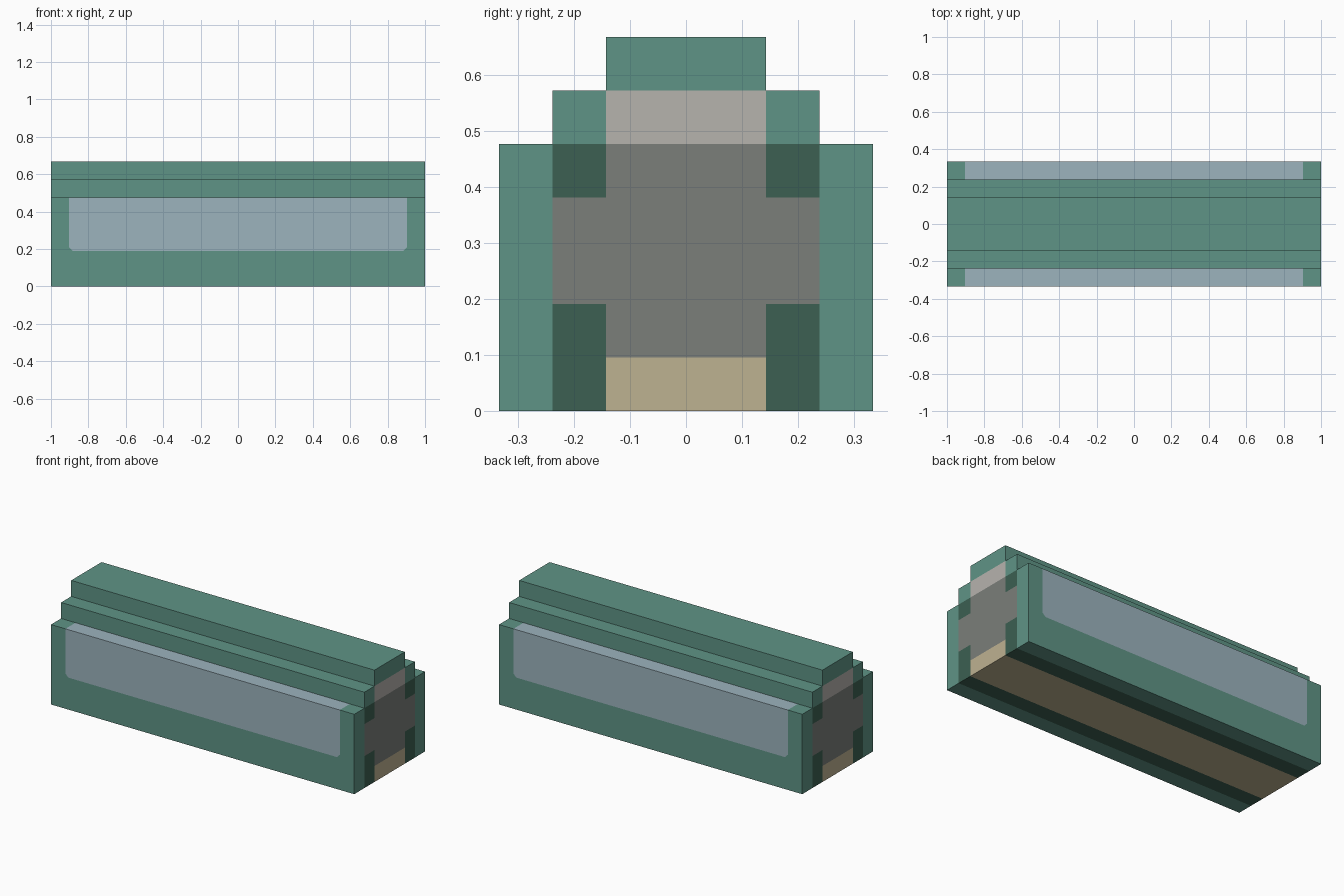
import bpy
import bmesh
from mathutils import Vector

cube = bpy.data.objects.get("Cube")
if cube:
    bpy.data.objects.remove(cube, do_unlink=True)

U = 2 / 21          # one block: the carriage is 21 long, 7 wide, 7 high
CHAMFER = 0.2       # cut-off lower corners of the windows, in blocks

# Materials
COLOURS = {
    "body_green": (95, 148, 134),
    "dark_green": (60, 96, 82),
    "window_blue": (156, 179, 189),
    "end_grey": (123, 126, 122),
    "pale_grey": (182, 179, 174),
    "floor_tan": (190, 178, 145),
}
GREEN, DARK, WINDOW, GREY, PALE, TAN = range(len(COLOURS))


def linear(v):
    v /= 255
    return v / 12.92 if v <= 0.04045 else ((v + 0.055) / 1.055) ** 2.4


def make_material(name, rgb):
    colour = [linear(v) for v in rgb] + [1]
    mat = bpy.data.materials.new(name)
    mat.use_nodes = True
    mat.diffuse_color = colour
    bsdf = mat.node_tree.nodes["Principled BSDF"]
    bsdf.inputs["Base Color"].default_value = colour
    bsdf.inputs["Roughness"].default_value = 0.8
    return mat


def cut(bm, faces, point, normal):
    edges = {e for f in faces for e in f.edges}
    verts = {v for f in faces for v in f.verts}
    bmesh.ops.bisect_plane(bm, geom=list(verts) + list(edges) + list(faces),
                           plane_co=point, plane_no=normal, dist=1e-5)


def part_colour(c):
    x, y, z = abs(c.x), abs(c.y), c.z
    if y < 1.5:     # floor, end door, lintel and roof ridge
        return TAN if z < 1 else GREY if z < 5 else PALE if z < 6 else GREEN
    if y < 2.4:     # corner posts and lower roof
        return DARK if z < 2 or 4 < z < 5 else GREY if z < 4 else GREEN
    inset, rise = 9.5 - x, z - 2
    if inset > 0 and 0 < rise < 3.1 and inset + rise > CHAMFER:
        return WINDOW
    return GREEN


# Stepped cross-section, mirrored and pulled along the length
half = [(3.5, 0), (3.5, 5), (2.5, 5), (2.5, 6), (1.5, 6), (1.5, 7)]
profile = half + [(-y, z) for y, z in reversed(half)]
bm = bmesh.new()
end = bm.faces.new([bm.verts.new((-10.5, y, z)) for y, z in profile])
pulled = bmesh.ops.extrude_face_region(bm, geom=[end], use_keep_orig=True)
bmesh.ops.translate(bm, vec=(21, 0, 0),
                    verts=[g for g in pulled["geom"] if isinstance(g, bmesh.types.BMVert)])
bmesh.ops.recalc_face_normals(bm, faces=bm.faces[:])

# Cut the shell along the edges of the coloured parts
for axis, places in enumerate([(-9.5, 9.5), (-2.5, -1.5, 1.5, 2.5), (1, 2, 4, 5, 6)]):
    normal = Vector([float(i == axis) for i in range(3)])
    for place in places:
        cut(bm, bm.faces[:], normal * place, normal)

# Trim the lower window corners
for side in (-1, 1):
    panes = [f for f in bm.faces if abs(f.normal.y) > 0.9 and 2 < f.calc_center_median().z < 4
             and abs(f.calc_center_median().x) < 9.5 and abs(f.calc_center_median().y) > 3]
    cut(bm, panes, (side * (9.5 - CHAMFER), 0, 2), (side, 0, -1))

# Colour the parts, then join cells of the same colour
for face in bm.faces:
    face.material_index = part_colour(face.calc_center_median())
bmesh.ops.dissolve_limit(bm, angle_limit=0.01, verts=bm.verts[:], edges=bm.edges[:],
                         delimit={'MATERIAL'})
bmesh.ops.scale(bm, vec=(U, U, U), verts=bm.verts[:])
bmesh.ops.recalc_face_normals(bm, faces=bm.faces[:])

mesh = bpy.data.meshes.new("carriage_body")
bm.to_mesh(mesh)
bm.free()
for name, rgb in COLOURS.items():
    mesh.materials.append(make_material(name, rgb))
body = bpy.data.objects.new("carriage_body", mesh)
bpy.context.collection.objects.link(body)
